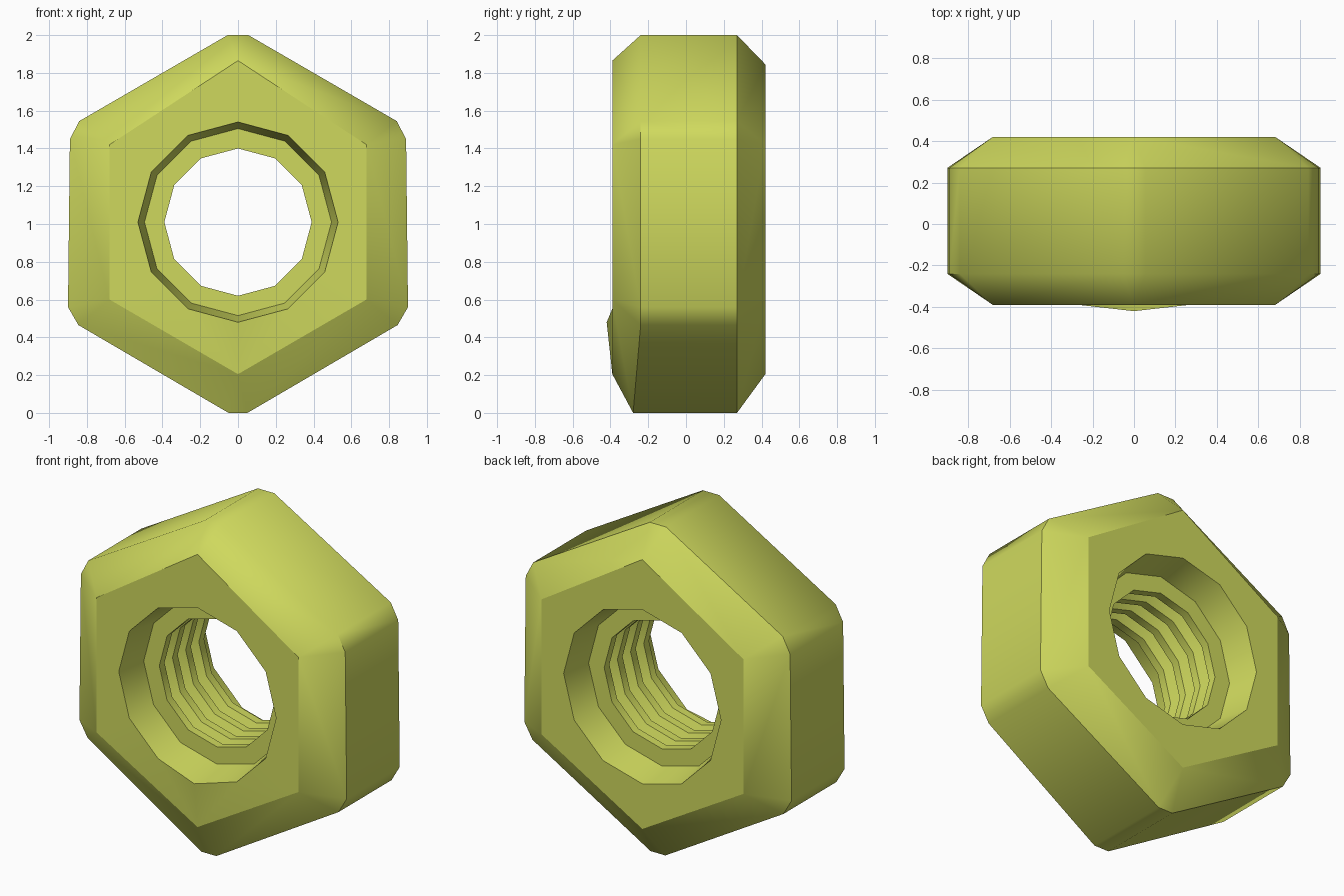
import bpy, bmesh
from math import sin, cos, pi

cube = bpy.data.objects.get("Cube")
if cube:
    bpy.data.objects.remove(cube, do_unlink=True)

mat = bpy.data.materials.new("yellow_green")
mat.use_nodes = True
colour = (0.62, 0.69, 0.11, 1)
mat.diffuse_color = colour
mat.node_tree.nodes["Principled BSDF"].inputs["Base Color"].default_value = colour

FRONT, BACK, AXIS_Z = -0.39, 0.42, 1.01
bm = bmesh.new()


def mirrored(right):
    """Close a clockwise right-hand outline with its mirror image."""
    return right + [(-x, z) for x, z in reversed(right) if x > 0]


def ring(points, depth):
    return [bm.verts.new((x, depth(z), z)) for x, z in points]


def bore_ring(y, r):
    return ring([(r * sin(k * pi / 6), AXIS_Z + r * cos(k * pi / 6)) for k in range(12)], lambda z: y)


def bridge(a, b):
    n = len(a)
    for k in range(n):
        bm.faces.new((a[k], a[(k + 1) % n], b[(k + 1) % n], b[k]))


def mark_ring(verts, min_angle=0.0):
    """Keep a ring of edges sharp where it bends more than min_angle."""
    for k, v in enumerate(verts):
        e = bm.edges.get((v, verts[(k + 1) % len(verts)]))
        if e and e.calc_face_angle(0) >= min_angle:
            e.smooth = False


# Outer hexagonal wall with clipped corners, starting just left of the top
outline = mirrored([(0.055, 2), (0.84, 1.545), (0.89, 1.45), (0.9, 0.56), (0.845, 0.465), (0.05, 0)])
outline = outline[-1:] + outline[:-1]
wall_front = ring(outline, lambda z: -0.28 if z < 0.1 else -0.24)
wall_back = ring(outline, lambda z: 0.27)
bridge(wall_front, wall_back)

# Threaded bore: tapered mouth, shoulder, ridges, shoulder, tapered mouth
profile = [(FRONT, 0.53), (-0.2, 0.495)]
y, crest, groove = -0.2, 0.05, 0.0767
for k in range(4):
    profile += [(y, 0.39), (y + crest, 0.39)]
    y += crest
    if k < 3:
        profile += [(y + groove * 0.35, 0.45), (y + groove * 0.65, 0.45)]
        y += groove
profile += [(0.23, 0.495), (BACK, 0.53)]
bore = [bore_ring(*p) for p in profile]
for a, b in zip(bore, bore[1:]):
    bridge(a, b)
# Slight burr at the bottom of the front mouth
bore[0][6].co.y = -0.42
bore[0][6].co.z = 0.48

# End faces and their chamfers
rims = []
for depth, top, wall, mouth in ((FRONT, 1.865, wall_front, bore[0]), (BACK, 1.845, wall_back, bore[-1])):
    hexa = ring(mirrored([(0, top), (0.68, 1.42), (0.68, 0.6), (0, 0.205)]), lambda z: depth)
    rims.append(hexa)
    for i in range(6):
        j = (i + 1) % 6
        m0, m1, m2 = (mouth[(2 * i + k) % 12] for k in range(3))
        bm.faces.new((hexa[i], m0, m1))
        bm.faces.new((hexa[i], m1, hexa[j]))
        bm.faces.new((hexa[j], m1, m2))
        bm.faces.new((hexa[i], wall[2 * i], wall[2 * i + 1]))
        bm.faces.new((hexa[i], hexa[j], wall[2 * j], wall[2 * i + 1]))

# Smooth around the axis, crisp along the depth steps
bmesh.ops.recalc_face_normals(bm, faces=bm.faces[:])
for f in bm.faces:
    f.smooth = True
for r in rims + bore + [wall_back]:
    mark_ring(r)
mark_ring(wall_front, 0.88)

mesh = bpy.data.meshes.new("hex_nut")
bm.to_mesh(mesh)
bm.free()
mesh.materials.append(mat)
nut = bpy.data.objects.new("hex_nut", mesh)
bpy.context.collection.objects.link(nut)
